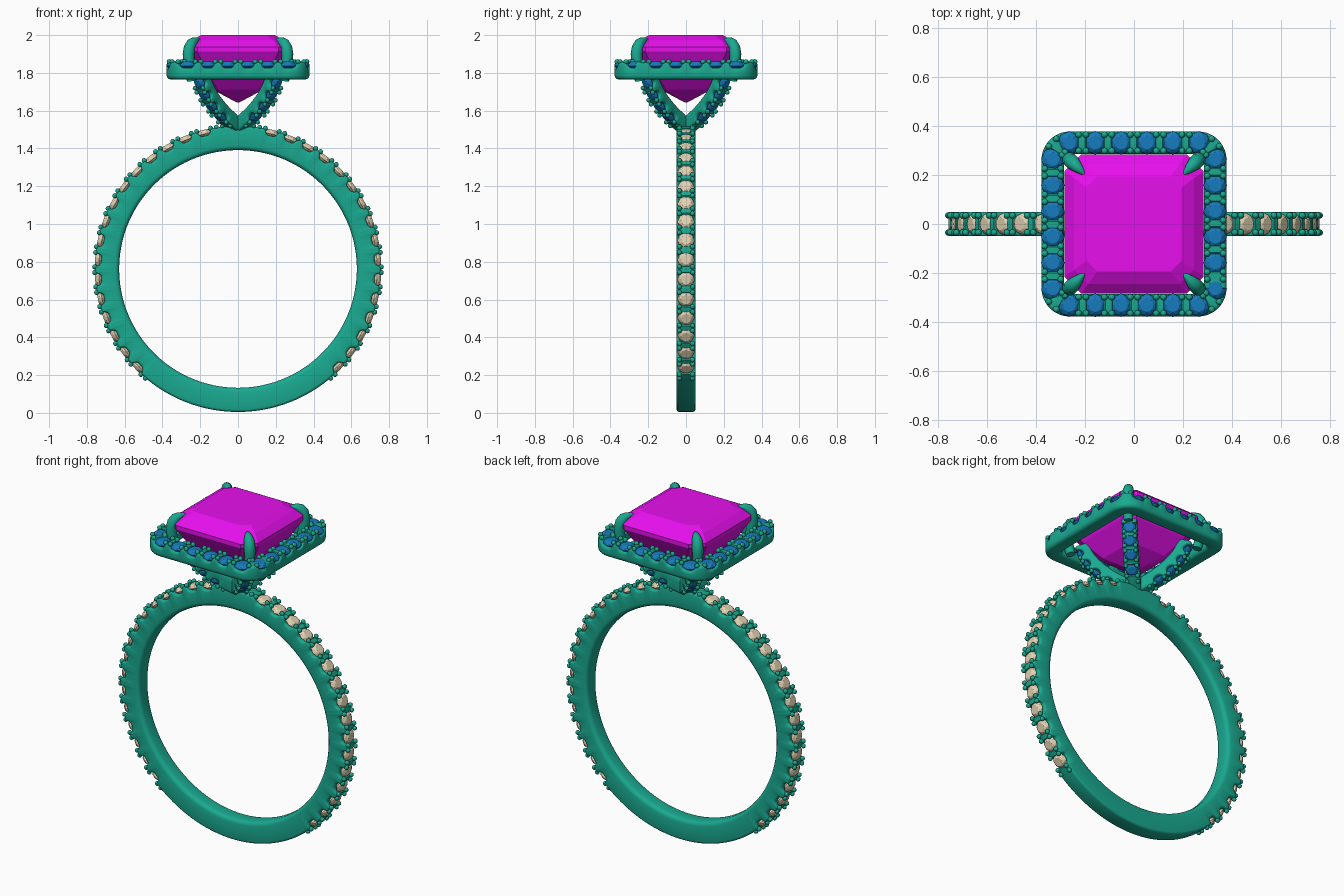
import bpy, bmesh, math
from mathutils import Vector, Matrix

if "Cube" in bpy.data.objects:
    bpy.data.objects.remove(bpy.data.objects["Cube"])

def material(name, rgb):
    m = bpy.data.materials.new(name)
    m.diffuse_color = (*rgb, 1)
    m.use_nodes = True
    m.node_tree.nodes["Principled BSDF"].inputs["Base Color"].default_value = m.diffuse_color
    return m

METAL = material("green_metal", (0.01, 0.40, 0.28))
PINK = material("magenta_stone", (0.80, 0.005, 0.85))
BLUE = material("blue_stone", (0.008, 0.20, 0.52))
TAN = material("tan_stone", (0.75, 0.64, 0.44))

def finish(bm, name, mat, smooth):
    bmesh.ops.recalc_face_normals(bm, faces=bm.faces[:])
    me = bpy.data.meshes.new(name)
    bm.to_mesh(me)
    bm.free()
    ob = bpy.data.objects.new(name, me)
    bpy.context.collection.objects.link(ob)
    me.materials.append(mat)
    if smooth:
        bpy.ops.object.select_all(action='DESELECT')
        ob.select_set(True)
        bpy.context.view_layer.objects.active = ob
        bpy.ops.object.shade_smooth_by_angle(angle=math.radians(40))
    return ob

def skin(bm, rings, closed):
    """Join rings of points with quads, closing the loop or capping the ends."""
    vs = [[bm.verts.new(p) for p in r] for r in rings]
    n, k = len(vs), len(vs[0])
    for i in range(n if closed else n - 1):
        a, b = vs[i], vs[(i + 1) % n]
        for j in range(k):
            bm.faces.new((a[j], a[(j + 1) % k], b[(j + 1) % k], b[j]))
    if not closed:
        bm.faces.new(vs[0])
        bm.faces.new(vs[-1])

def profile(w, top, bottom, rt, rb):
    """Rounded rectangle as (lateral, height) pairs."""
    pts = []
    for sx, z, r, a0 in ((1, top - rt, rt, 0), (-1, top - rt, rt, 90),
                         (-1, bottom + rb, rb, 180), (1, bottom + rb, rb, 270)):
        for k in range(4):
            a = math.radians(a0 + 30 * k)
            pts.append((sx * (w - r) + r * math.cos(a), z + r * math.sin(a)))
    return pts

def scalloped_bar(bm, path, length, n, closed, stones, w, depth, notch, rt, rb):
    """Sweep a bar whose top is scooped out at every stone."""
    rings = []
    for i in range(n if closed else n + 1):
        s = length * i / n
        d = min(abs(s - g) for g in stones)
        cut = min(0.032, math.sqrt(max(0, notch ** 2 - d ** 2)))
        p, up, lat = path(s)
        rings.append([p + lat * x + up * z for x, z in profile(w, -cut, -depth, rt, rb)])
    skin(bm, rings, closed)

def round_stone(bm, p, up, lat, r):
    """Small faceted brilliant: table, crown, girdle, pavilion."""
    fwd = up.cross(lat)
    def ring(rad, h, k, off):
        return [bm.verts.new(p + up * h + (lat * math.cos(a) + fwd * math.sin(a)) * rad)
                for a in (math.tau * (i + off) / k for i in range(k))]
    table, mid = ring(r * .58, r * .42, 8, 0), ring(r * .86, r * .2, 8, .5)
    girdle, tip = ring(r, -r * .05, 8, 0), bm.verts.new(p - up * r * .85)
    bm.faces.new(table)
    for i in range(8):
        j = (i + 1) % 8
        bm.faces.new((table[i], mid[i], table[j]))
        bm.faces.new((mid[i], mid[j], table[j]))
        bm.faces.new((girdle[i], girdle[j], mid[i]))
        bm.faces.new((girdle[j], mid[j], mid[i]))
        bm.faces.new((girdle[i], tip, girdle[j]))

def beads(bm, path, gaps, w, r=0.0135):
    """Four tiny beads at each gap between stones."""
    for s in gaps:
        for ds in (-0.015, 0.015):
            p, up, lat = path(s + ds)
            for side in (-1, 1):
                bmesh.ops.create_uvsphere(bm, u_segments=10, v_segments=6, radius=r,
                    matrix=Matrix.Translation(p + lat * side * w + up * 0.002))

def set_stones(bm, path, stones, r, sink=0.018):
    for s in stones:
        p, up, lat = path(s)
        round_stone(bm, p - up * sink, up, lat, r)

# Band: full circle, 16 stones down each shoulder
R, ZC = 0.757, 0.762
def band_path(s):
    a = s / R
    up = Vector((math.cos(a), 0, math.sin(a)))
    return up * R + Vector((0, 0, ZC)), up, Vector((0, 1, 0))

step = math.radians(8.04)
right = [math.radians(-44.5) + step * i for i in range(16)]
band_stones = [R * (a % math.tau) for a in right + [math.pi - a for a in right]]
right_gaps = [right[0] - step / 2 + step * i for i in range(17)]
band_gaps = [R * a for a in right_gaps + [math.pi - a for a in right_gaps]]
bm = bmesh.new()
scalloped_bar(bm, band_path, R * math.tau, 720, True, band_stones, .05, .128, .036, .014, .024)
finish(bm, "band", METAL, True)
bm = bmesh.new()
beads(bm, band_path, band_gaps, .035)
finish(bm, "band_beads", METAL, True)
bm = bmesh.new()
set_stones(bm, band_path, band_stones, .046)
finish(bm, "band_stones", TAN, False)

# Halo: rounded square frame with 24 stones
HALF, CR, HALO_Z = 0.332, 0.07, 1.857
FLAT = HALF - CR
QUARTER = 2 * FLAT + CR * math.pi / 2
def halo_path(s):
    q, t = divmod(s, QUARTER)
    if t < 2 * FLAT:
        p, lat = Vector((HALF, t - FLAT, 0)), Vector((1, 0, 0))
    else:
        a = (t - 2 * FLAT) / CR
        lat = Vector((math.cos(a), math.sin(a), 0))
        p = Vector((FLAT, FLAT, 0)) + lat * CR
    rot = Matrix.Rotation(q * math.pi / 2, 3, 'Z')
    return rot @ p + Vector((0, 0, HALO_Z)), Vector((0, 0, 1)), rot @ lat

pitch = QUARTER / 6
halo_stones = [(FLAT + pitch * (i + .5)) % (4 * QUARTER) for i in range(24)]
bm = bmesh.new()
scalloped_bar(bm, halo_path, 4 * QUARTER, 384, True, halo_stones, .046, .092, .036, .014, .022)
finish(bm, "halo_frame", METAL, True)
bm = bmesh.new()
beads(bm, halo_path, [FLAT + pitch * i for i in range(24)], .033)
finish(bm, "halo_beads", METAL, True)
bm = bmesh.new()
set_stones(bm, halo_path, halo_stones, .048)
finish(bm, "halo_stones", BLUE, False)

# Basket: four curved diagonal arms with stones on their outer faces
ARM = 0.41
A, B, C = Vector((.03, 1.495)), Vector((.19, 1.62)), Vector((.225, 1.785))
def arm_path(q):
    rot = Matrix.Rotation(math.radians(45 + 90 * q), 3, 'Z')
    def path(s):
        t = s / ARM
        p = A * (1 - t) ** 2 + B * 2 * t * (1 - t) + C * t * t
        d = (B - A) * (1 - t) + (C - B) * t
        tan = Vector((d.x * math.sqrt(2), 0, d.y)).normalized()
        up = Vector((tan.z, 0, -tan.x))
        return rot @ Vector((p.x * math.sqrt(2), 0, p.y)), rot @ up, rot @ Vector((0, 1, 0))
    return path

arm_stones = [.10, .185, .27, .355]
arms, arm_beads, arm_gems = bmesh.new(), bmesh.new(), bmesh.new()
for q in range(4):
    path = arm_path(q)
    scalloped_bar(arms, path, ARM, 64, False, arm_stones, .042, .075, .029, .012, .015)
    beads(arm_beads, path, [.0575, .1425, .2275, .3125], .03, .012)
    set_stones(arm_gems, path, arm_stones, .038, .014)
finish(arms, "basket_arms", METAL, True)
finish(arm_beads, "basket_beads", METAL, True)
finish(arm_gems, "basket_stones", BLUE, False)

# Centre stone: step-cut square with clipped corners (half width, clip, height)
bm = bmesh.new()
steps = [(.195, .045, 2.0), (.245, .058, 1.972), (.285, .07, 1.936), (.285, .07, 1.912),
         (.225, .055, 1.81), (.135, .033, 1.712), (.004, .001, 1.642)]
skin(bm, [[Vector((x, y, z)) for x, y in ((h, -h + c), (h, h - c), (h - c, h), (-h + c, h),
          (-h, h - c), (-h, -h + c), (-h + c, -h), (h - c, -h))] for h, c, z in steps], False)
finish(bm, "centre_stone", PINK, False)

# Claws: tapered prongs curling over the stone's corners (offset, height, radius)
claw = [(.245, 1.76, .026), (.258, 1.84, .029), (.262, 1.90, .031), (.256, 1.935, .031),
        (.245, 1.957, .028), (.23, 1.968, .022), (.214, 1.974, .013), (.2, 1.974, .003)]
bm = bmesh.new()
for q in range(4):
    rot = Matrix.Rotation(math.radians(45 + 90 * q), 3, 'Z')
    pts = [Vector((d * math.sqrt(2), 0, z)) for d, z, r in claw]
    rings = []
    for i, (d, z, r) in enumerate(claw):
        tan = (pts[min(i + 1, 7)] - pts[max(i - 1, 0)]).normalized()
        side = Vector((0, 1, 0))
        nor = side.cross(tan)
        rings.append([rot @ (pts[i] + (nor * math.cos(a) + side * math.sin(a)) * r)
                      for a in (math.tau * k / 14 for k in range(14))])
    skin(bm, rings, False)
finish(bm, "claws", METAL, True)
